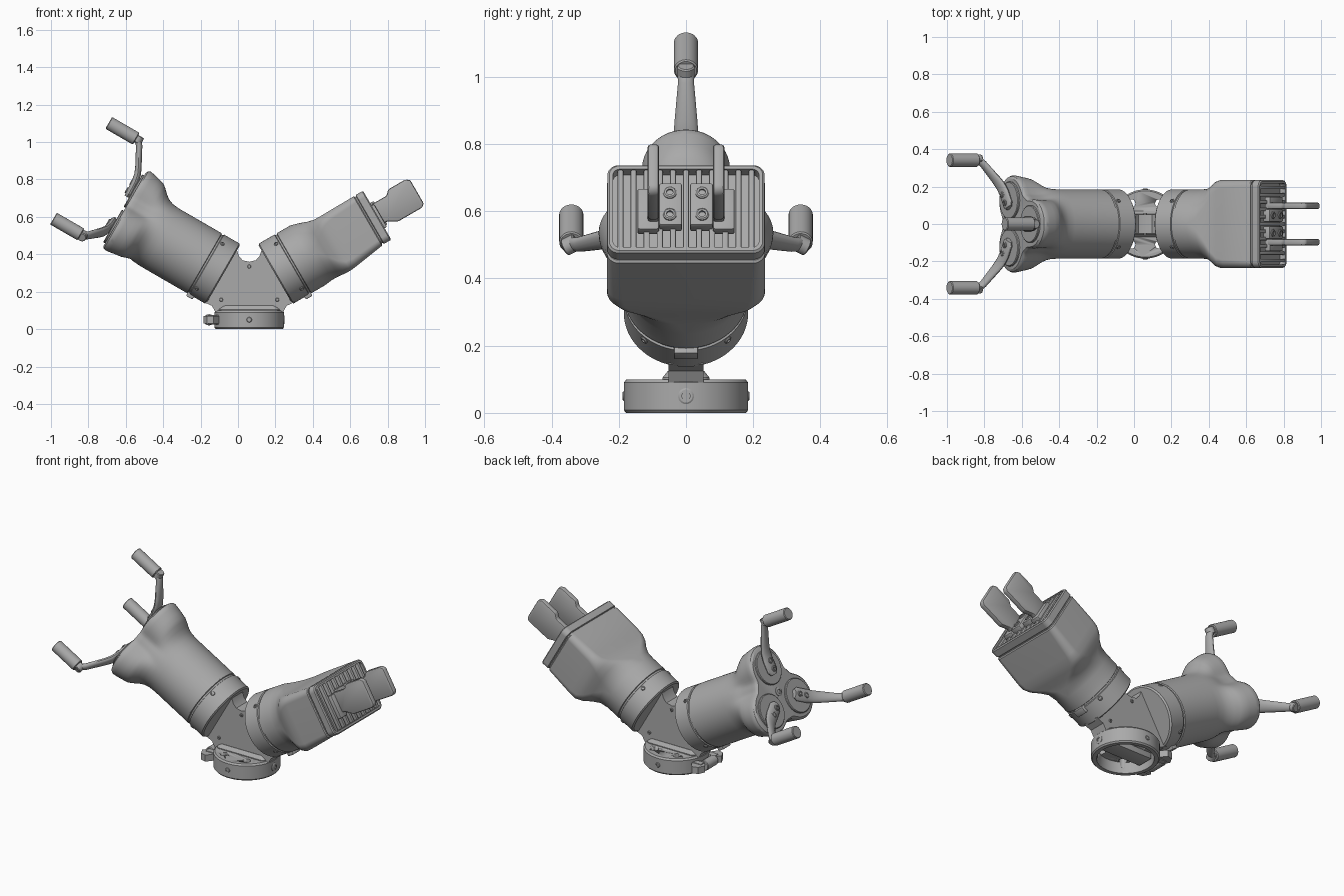
import bpy, bmesh
from math import sin, cos, pi, radians, sqrt
from mathutils import Matrix, Vector

cube = bpy.data.objects.get("Cube")
if cube:
    bpy.data.objects.remove(cube, do_unlink=True)

grey = bpy.data.materials.new("machined_grey")
grey.use_nodes = True
grey.diffuse_color = (0.4, 0.4, 0.4, 1)
grey.node_tree.nodes["Principled BSDF"].inputs["Base Color"].default_value = (0.4, 0.4, 0.4, 1)

CX, R = 0.06, 0.185          # centre line of the mount, tube radius


def arm_frame(side):
    """Local x is sideways, y is the arm's upper side, z runs along the arm."""
    d = Vector((side * cos(radians(30)), 0, 0.5))
    n = Vector((-side * 0.5, 0, cos(radians(30))))
    m = Matrix((n.cross(d), n, d)).transposed().to_4x4()
    m.translation = (CX, 0, 0.214)
    return m


RIGHT_TILT, LEFT_TILT = arm_frame(1), arm_frame(-1)
WORLD = Matrix.Identity(4)


def loft(name, rings, frame=WORLD, bevel=0.0):
    """Skin a list of matching rings and cap both ends."""
    bm = bmesh.new()
    rows = [[bm.verts.new(p) for p in ring] for ring in rings]
    for a, b in zip(rows, rows[1:]):
        for i in range(len(a)):
            j = (i + 1) % len(a)
            bm.faces.new((a[i], a[j], b[j], b[i]))
    bm.faces.new(rows[0][::-1])
    bm.faces.new(rows[-1])
    bmesh.ops.remove_doubles(bm, verts=bm.verts, dist=1e-5)
    bmesh.ops.recalc_face_normals(bm, faces=bm.faces)
    if bevel:
        bmesh.ops.bevel(bm, geom=bm.edges[:], offset=bevel, segments=2,
                        profile=0.5, affect='EDGES')
    bm.transform(frame)
    mesh = bpy.data.meshes.new(name)
    bm.to_mesh(mesh)
    bm.free()
    mesh.materials.append(grey)
    ob = bpy.data.objects.new(name, mesh)
    bpy.context.collection.objects.link(ob)
    bpy.ops.object.select_all(action='DESELECT')
    ob.select_set(True)
    bpy.context.view_layer.objects.active = ob
    bpy.ops.object.shade_smooth_by_angle(angle=radians(32))
    return ob


def rounded(t, w, h, c, off=0.0, m=17):
    """Rounded rectangle ring; a circle when w = h = c."""
    ring = []
    for sx, sy, q in ((1, 1, 0), (-1, 1, 1), (-1, -1, 2), (1, -1, 3)):
        for i in range(m):
            a = (q + i / (m - 1)) * pi / 2
            ring.append((sx * (w - c) + c * cos(a), off + sy * (h - c) + c * sin(a), t))
    return ring


def circle(t, r, n=64):
    return [(r * cos(2 * pi * i / n), r * sin(2 * pi * i / n), t) for i in range(n)]


def turned(name, profile, frame=WORLD, n=64):
    return loft(name, [circle(t, r, n) for r, t in profile], frame)


def rod(name, r, a, b, frame=WORLD, n=24, e=0.004):
    return turned(name, [(r - e, a), (r, a + e), (r, b - e), (r - e, b)], frame, n)


def screw(name, x, y, z, r, frame):
    """Socket-headed screw facing local +z."""
    turned(name, [(r, -0.01), (r, 0.004), (r * .8, 0.007), (r * .5, 0.007), (r * .5, 0.0)],
           frame @ Matrix.Translation((x, y, z)), 20)


def prism(name, pts, axis, a, b, frame=WORLD, bevel=0.0):
    """Extrude a flat outline along x or y."""
    put = (lambda p, s: (s, p[0], p[1])) if axis == 'x' else (lambda p, s: (p[0], s, p[1]))
    return loft(name, [[put(p, s) for p in pts] for s in (a, b)], frame, bevel)


def box(name, x, y, z, frame=WORLD, bevel=0.004):
    return prism(name, [(y[0], z[0]), (y[1], z[0]), (y[1], z[1]), (y[0], z[1])],
                 'x', x[0], x[1], frame, bevel)


# Mounting base, hollow underneath, with through holes
at_base = Matrix.Translation((CX, 0, 0))
base = turned("mount_base", [(.15, .065), (.155, .0), (.178, .0), (R, .008),
                             (R, .09), (.177, .1)], at_base)
for sx in (-1, 1):
    for sy in (-1, 1):
        hole = rod("hole_cutter", .022, .03, .15, Matrix.Translation((CX + sx * .075, sy * .11, 0)))
        hole.hide_render = True
        hole.hide_set(True)
        cut = base.modifiers.new("hole", 'BOOLEAN')
        cut.operation, cut.object = 'DIFFERENCE', hole
box("base_crossbar", (CX - .14, CX + .14), (-.05, .05), (.03, .07))
for ang in (0, 90, 270):
    screw("base_screw", 0, 0, .182, .024 if ang == 0 else .014,
          Matrix.Translation((CX, 0, .05)) @ Matrix.Rotation(radians(ang), 4, 'Z')
          @ Matrix.Rotation(pi / 2, 4, 'Y'))

# Clamp latch on the base
lay = Matrix.Translation((-.155, 0, .05)) @ Matrix.Rotation(pi / 2, 4, 'X')
rod("latch_pin", .03, -.05, .05, lay)
for s in (-1, 1):
    box("latch_lug", (-.16, -.10), sorted((s * .05, s * .085)), (.025, .075))
    prism("latch_hook", [(-.16, s * .05), (-.185, s * .08), (-.165, s * .12),
                         (-.13, s * .13), (-.10, s * .09)], 'x', 0, .04,
          Matrix(((0, 1, 0, 0), (0, 0, 1, 0), (1, 0, 0, .03), (0, 0, 0, 1))))

# Central Y web
half = [(0, .36), (.035, .368), (.055, .39), (.065, .42), (.085, .42),
        (.245, .145), (.2, .125), (.18, .09)]
outline = [(CX + u, z) for u, z in half] + [(CX - u, z) for u, z in half[:0:-1]]
prism("centre_web", outline, 'y', -.052, .052)
loft("web_foot", [[(x + CX, y, z) for x, y, z in rounded(t, .165 - e, .07 - e, .03)]
                  for t, e in ((.09, 0), (.105, .0), (.125, .016))])
for s in (-1, 1):
    face = Matrix.Rotation(s * pi / 2, 4, 'X')
    for x, z in ((-.09, .157), (.21, .157), (.06, .335)):
        screw("web_screw", 0, 0, 0, .01, Matrix.Translation((x, -s * .052, z)) @ face)

# Joint collars at the root of both arms
for frame, label in ((RIGHT_TILT, "gripper"), (LEFT_TILT, "claw")):
    turned(label + "_collar", [(.165, .16), (.176, .16), (R, .167), (R, .262), (.179, .265),
                               (.179, .274), (R, .277), (R, .30)], frame)
    box(label + "_collar_tab", (-.036, .036), (-.2, -.15), (.235, .275), frame)
    for ang in (48, 132, 228, 312):
        turn = Matrix.Rotation(radians(ang), 4, 'Z') @ Matrix.Rotation(pi / 2, 4, 'Y')
        screw("collar_screw", 0, 0, R - .002, .012,
              frame @ Matrix.Translation((0, 0, .245)) @ turn)

# Gripper housing: round tube blending into a rounded box
loft("gripper_housing", [rounded(*s) for s in (
    (.28, R, R, R), (.36, R, R, R), (.41, .19, .175, .16, -.004), (.45, .208, .168, .12, -.012),
    (.485, .227, .166, .08, -.018), (.52, .235, .166, .055, -.019), (.56, .235, .164, .045, -.016),
    (.73, .235, .152, .035, -.002), (.735, .23, .147, .03))], RIGHT_TILT)
loft("gripper_gap", [rounded(t, .225, .143, .03) for t in (.72, .755)], RIGHT_TILT)
loft("gripper_rim", [rounded(*s) for s in (
    (.742, .228, .146, .03), (.746, .234, .151, .035), (.784, .234, .151, .035),
    (.79, .228, .145, .03), (.79, .217, .134, .02), (.755, .217, .134, .02))], RIGHT_TILT)
for i in range(-5, 6):
    box("cooling_fin", (i * .039 - .009, i * .039 + .009), (-.134, .134), (.75, .787), RIGHT_TILT)

# Two parallel gripper fingers
blade = [(-.055, .79), (.065, .79), (.065, .885), (.09, .91), (.09, 1.015), (.075, 1.037),
         (-.07, 1.037), (-.085, 1.02), (-.085, .87), (-.055, .82)]
for s in (-1, 1):
    box("finger_mount", sorted((s * .012, s * .08)), (-.07, .075), (.77, .812), RIGHT_TILT, .006)
    box("finger_slide", sorted((s * .08, s * .145)), (-.08, .06), (.77, .805), RIGHT_TILT, .006)
    prism("gripper_finger", blade, 'x', s * .097 - .017, s * .097 + .017, RIGHT_TILT, .009)
    for y in (-.035, .04):
        screw("finger_screw", s * .048, y, .812, .02, RIGHT_TILT)


# Claw housing: round tube flaring into three lobes
def lobed(t, blend, scale=1.0, n=96):
    ring = []
    for i in range(n):
        a = 2 * pi * i / n
        d = (a - pi / 2 + pi / 3) % (2 * pi / 3) - pi / 3
        lobe = .146 * cos(d) + sqrt(max(0, .126 ** 2 - (.146 * sin(d)) ** 2))
        r = (lobe ** 14 + .165 ** 14) ** (1 / 14) * scale
        r = R + (r - R) * blend
        ring.append((r * cos(a), r * sin(a), t))
    return ring


loft("claw_housing", [lobed(*s) for s in (
    (.28, 0), (.54, 0), (.58, .05), (.61, .18), (.635, .4), (.66, .68), (.68, .85),
    (.71, .95), (.75, 1, 1.02), (.77, 1, 1.03), (.782, 1, 1.01), (.79, 1, .96))], LEFT_TILT)
screw("claw_centre_screw", 0, 0, .79, .025, LEFT_TILT)


def swept(path):
    """Oval rings along a path of (radius, along, half width, half depth)."""
    rings = []
    for i, (r, t, w, h) in enumerate(path):
        a, b = path[max(i - 1, 0)], path[min(i + 1, len(path) - 1)]
        tan = Vector((b[0] - a[0], b[1] - a[1])).normalized()
        rings.append([(w * cos(k * pi / 8), r - tan.y * h * sin(k * pi / 8),
                       t + tan.x * h * sin(k * pi / 8)) for k in range(16)])
    return rings


# Three claw fingers, each a pad, a bent arm and a pin
arm_path = [(.10, .812, .025, .015), (.12, .812, .04, .018), (.19, .815, .04, .018),
            (.235, .824, .037, .018), (.27, .84, .034, .017), (.37, .893, .024, .017),
            (.39, .912, .024, .02), (.395, .945, .024, .024)]
for k in range(3):
    spin = LEFT_TILT @ Matrix.Rotation(k * 2 * pi / 3, 4, 'Z')
    rod("claw_pad", .1, .78, .802, spin @ Matrix.Translation((0, .146, 0)), 48)
    loft("claw_finger_arm", swept(arm_path), spin)
    rod("claw_finger_pin", .036, .925, 1.095, spin @ Matrix.Translation((0, .394, 0)), 32)
    for y in (.13, .18):
        screw("claw_screw", 0, y, .829, .017, spin)
    elbow = Matrix.Translation((0, .395, .915)) @ Matrix.Rotation(-pi / 2, 4, 'X')
    rod("claw_elbow", .026, -.02, .022, spin @ elbow, 20)
